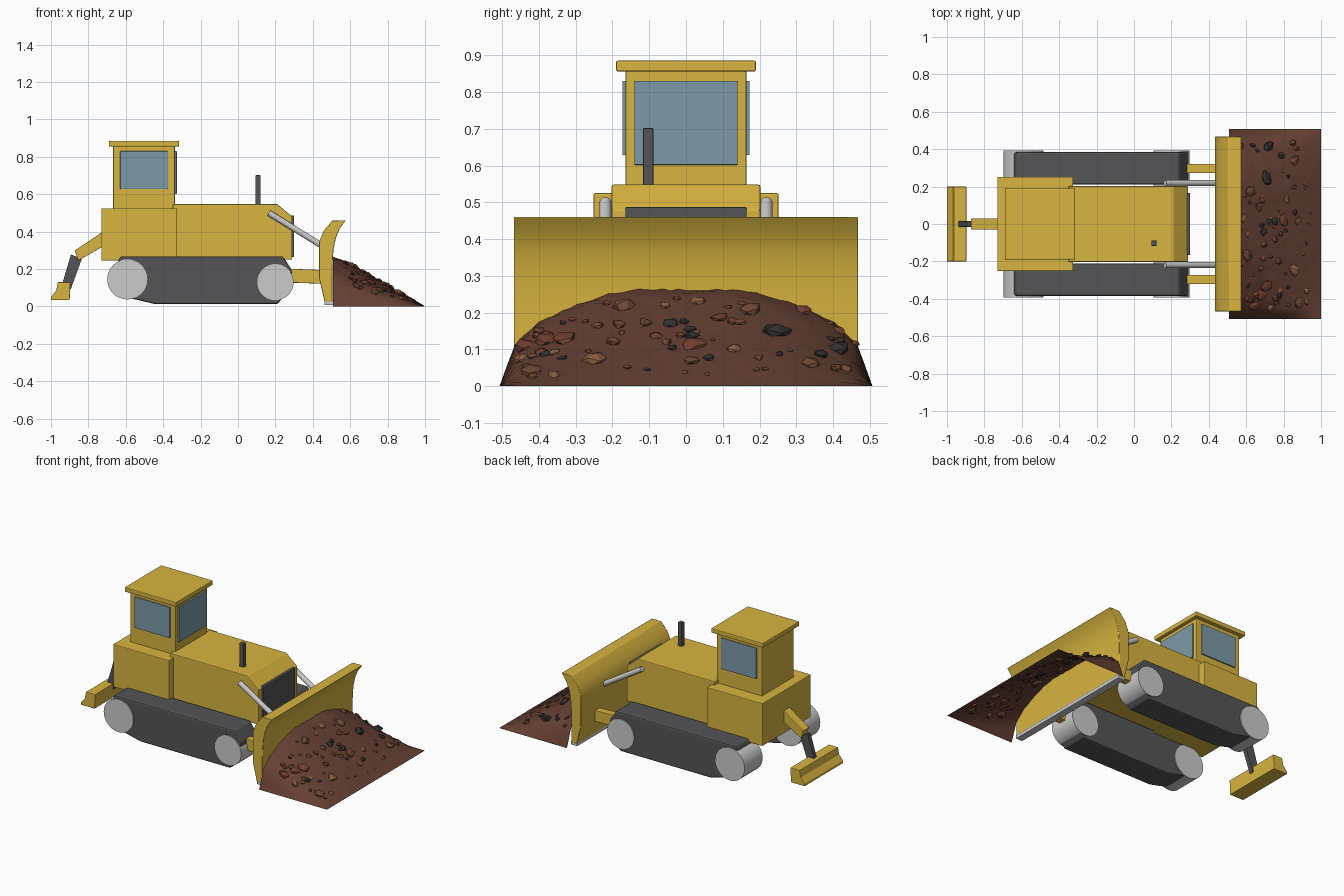
import bpy, bmesh, math, random
from mathutils import Vector, Matrix

if "Cube" in bpy.data.objects:
    bpy.data.objects.remove(bpy.data.objects["Cube"])

random.seed(7)

def mat(name, c):
    m = bpy.data.materials.new(name)
    m.diffuse_color = (*c, 1)
    m.use_nodes = True
    m.node_tree.nodes["Principled BSDF"].inputs["Base Color"].default_value = m.diffuse_color
    return m

YELLOW = mat("yellow_paint", (0.69, 0.46, 0.05))
DARK = mat("dark_rubber", (0.09, 0.09, 0.095))
GLASS = mat("glass", (0.20, 0.32, 0.39))
DIRT = mat("dirt", (0.13, 0.05, 0.033))
ROCKS = [mat("rock_brown", (0.16, 0.065, 0.035)), mat("rock_tan", (0.25, 0.11, 0.05)),
         mat("rock_red", (0.17, 0.05, 0.03)), mat("rock_dark", (0.035, 0.03, 0.03))]

def finish(name, bm, material=None, bevel=0, smooth=None):
    bmesh.ops.recalc_face_normals(bm, faces=bm.faces)
    me = bpy.data.meshes.new(name)
    bm.to_mesh(me)
    bm.free()
    ob = bpy.data.objects.new(name, me)
    bpy.context.collection.objects.link(ob)
    if material:
        me.materials.append(material)
    if bevel:
        b = ob.modifiers.new("bevel", 'BEVEL')
        b.width, b.segments = bevel, 2
    if smooth:
        bpy.ops.object.select_all(action='DESELECT')
        ob.select_set(True)
        bpy.context.view_layer.objects.active = ob
        bpy.ops.object.shade_smooth_by_angle(angle=math.radians(smooth))
    return ob

def profile(name, pts, y0, y1, material=None, bevel=0.005, smooth=None):
    """Extrude an x-z outline from y0 to y1."""
    bm = bmesh.new()
    f = bm.faces.new([bm.verts.new((x, y0, z)) for x, z in pts])
    new = bmesh.ops.extrude_face_region(bm, geom=[f])["geom"]
    bmesh.ops.translate(bm, vec=(0, y1 - y0, 0),
                        verts=[g for g in new if isinstance(g, bmesh.types.BMVert)])
    return finish(name, bm, material, bevel, smooth)

def box(name, x, y, z, material=None, bevel=0.005):
    return profile(name, [(x[0], z[0]), (x[1], z[0]), (x[1], z[1]), (x[0], z[1])],
                   y[0], y[1], material, bevel)

def rod(name, a, b, r, material=None, n=32):
    a, b = Vector(a), Vector(b)
    d = b - a
    bm = bmesh.new()
    bmesh.ops.create_cone(bm, cap_ends=True, segments=n, radius1=r, radius2=r, depth=d.length)
    bm.transform(Matrix.Translation((a + b) / 2) @ d.to_track_quat('Z', 'Y').to_matrix().to_4x4())
    return finish(name, bm, material, 0, 40)

# Body and hood
box("rear_body", (-0.73, -0.325), (-0.252, 0.252), (0.245, 0.525), YELLOW)
profile("hood", [(-0.35, 0.25), (0.29, 0.25), (0.29, 0.48), (0.21, 0.548), (-0.35, 0.548)],
        -0.202, 0.202, YELLOW)
box("grille", (0.28, 0.3), (-0.165, 0.165), (0.265, 0.487), DARK, 0.003)
box("exhaust_pipe", (0.093, 0.121), (-0.117, -0.089), (0.53, 0.702), DARK, 0.003)

# Cab
box("cab", (-0.667, -0.337), (-0.165, 0.165), (0.51, 0.86), YELLOW)
box("cab_roof", (-0.69, -0.315), (-0.19, 0.19), (0.855, 0.885), YELLOW)
box("front_window", (-0.345, -0.327), (-0.14, 0.14), (0.602, 0.83), GLASS, 0.002)
for s, side in ((-1, "right"), (1, "left")):
    box(side + "_window", (-0.63, -0.375), sorted((s * 0.155, s * 0.173)), (0.628, 0.83), GLASS, 0.002)

    # Tracks and wheels
    profile(side + "_track",
            [(-0.67, 0.16), (-0.63, 0.268), (0.24, 0.268), (0.288, 0.195), (0.285, 0.1), (0.21, 0.012),
             (-0.44, 0.012), (-0.6, 0.05)], *sorted((s * 0.21, s * 0.385)), DARK, 0.01)
    for wn, x, z, r in (("rear", -0.592, 0.145, 0.107), ("front", 0.2, 0.13, 0.097)):
        rod(f"{side}_{wn}_wheel", (x, s * 0.205, z), (x, s * 0.392, z), r, None, 48)

    # Blade arms and lift cylinders
    profile(side + "_push_arm", [(0.2, 0.13), (0.45, 0.122), (0.45, 0.195), (0.2, 0.205)],
            *sorted((s * 0.272, s * 0.322)), YELLOW, 0.003)
    rod(side + "_lift_cylinder", (0.165, s * 0.219, 0.5), (0.47, s * 0.219, 0.312), 0.016)

# Blade with curved front, and cutting edge
profile("blade",
        [(0.463, 0.025), (0.434, 0.15), (0.434, 0.345), (0.458, 0.405), (0.505, 0.46), (0.575, 0.46),
         (0.543, 0.415), (0.523, 0.365), (0.511, 0.31), (0.506, 0.24), (0.504, 0.16), (0.504, 0.025)],
        -0.468, 0.468, YELLOW, 0.003, 30)
box("cutting_edge", (0.462, 0.51), (-0.466, 0.466), (0.008, 0.032), None, 0.003)

# Ripper arm at the rear
profile("ripper_arm", [(-0.73, 0.395), (-0.715, 0.325), (-0.855, 0.245), (-0.872, 0.3)],
        -0.03, 0.03, YELLOW, 0.003)
profile("ripper_link", [(-0.893, 0.278), (-0.835, 0.255), (-0.895, 0.09), (-0.94, 0.12)],
        -0.015, 0.015, DARK, 0.002)
profile("ripper_bucket", [(-0.963, 0.13), (-0.896, 0.13), (-0.9, 0.035), (-1.0, 0.035),
                          (-1.0, 0.05), (-0.972, 0.085)], -0.2, 0.2, YELLOW, 0.003)

# Dirt pile: an open sheet falling away from the blade
RIDGE = [(0, 0.262), (0.13, 0.262), (0.2, 0.253), (0.3, 0.222), (0.4, 0.175), (0.465, 0.115), (0.507, 0)]
FALL = [(0.508, 1), (0.56, 0.94), (0.65, 0.75), (0.73, 0.57), (0.87, 0.28), (1.0, 0)]

def lerp(table, t):
    for (a, va), (b, vb) in zip(table, table[1:]):
        if t <= b:
            return va + (vb - va) * max(0, t - a) / (b - a)
    return table[-1][1]

def height(x, y):
    return lerp(RIDGE, abs(y)) * lerp(FALL, x)

bm = bmesh.new()
NX, NY = 24, 48
grid = []
for i in range(NX + 1):
    x = 0.508 + 0.492 * i / NX
    row = []
    for j in range(NY + 1):
        y = -0.507 + 1.014 * j / NY
        inner = 0 < j < NY and i < NX
        z = height(x, y) + (random.uniform(-0.003, 0.003) if inner else 0)
        row.append(bm.verts.new((x, y, max(z, 0))))
    grid.append(row)
for i in range(NX):
    for j in range(NY):
        bm.faces.new((grid[i][j], grid[i + 1][j], grid[i + 1][j + 1], grid[i][j + 1]))
finish("dirt_pile", bm, DIRT, 0, 60)

# Flat-faced rocks scattered over the dirt
bm = bmesh.new()
for k in range(75):
    x, y = random.uniform(0.54, 0.95), random.uniform(-0.46, 0.46)
    r = random.choice((0.01, 0.012, 0.016, 0.02, 0.03))
    rock = bmesh.ops.create_icosphere(bm, subdivisions=1, radius=r)["verts"]
    for v in rock:
        v.co *= random.uniform(0.75, 1.2)
    bmesh.ops.scale(bm, vec=(1.1, random.uniform(0.9, 1.4), 0.65), verts=rock)
    bmesh.ops.rotate(bm, matrix=Matrix.Rotation(random.uniform(-0.6, 0.6), 3, 'Z')
                     @ Matrix.Rotation(0.45, 3, 'Y'), verts=rock)
    bmesh.ops.translate(bm, vec=(x, y, max(height(x, y), 0.02)), verts=rock)
    m = random.randrange(4)
    for f in {f for v in rock for f in v.link_faces}:
        f.material_index = m
rocks = finish("rocks", bm)
for m in ROCKS:
    rocks.data.materials.append(m)
